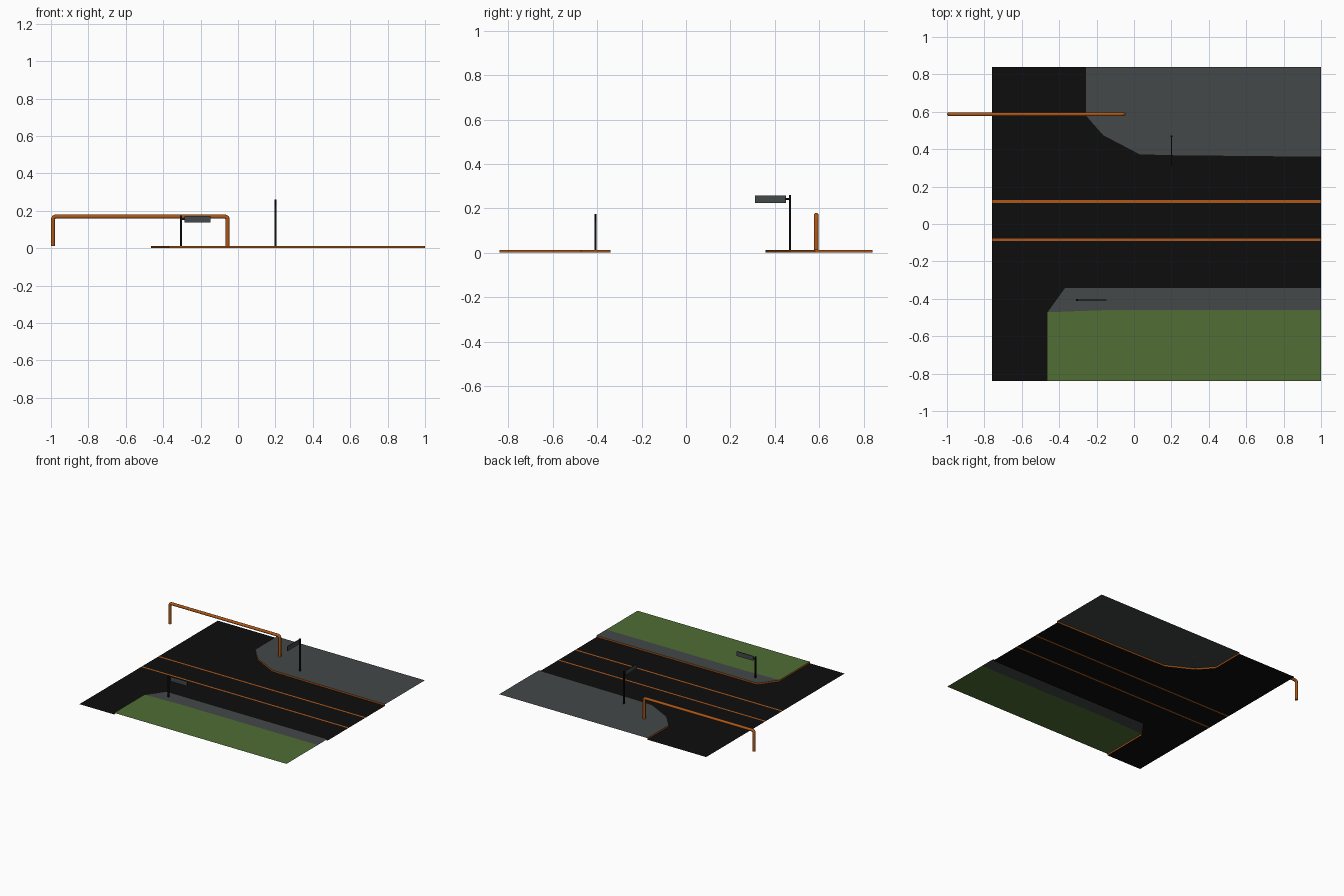
import bpy, bmesh, math
from mathutils import Vector

if "Cube" in bpy.data.objects:
    bpy.data.objects.remove(bpy.data.objects["Cube"])

def mat(name, rgb):
    m = bpy.data.materials.new(name)
    m.diffuse_color = (*rgb, 1)
    m.use_nodes = True
    m.node_tree.nodes["Principled BSDF"].inputs["Base Color"].default_value = m.diffuse_color
    return m

ASPHALT = mat("asphalt_black", (0.004, 0.004, 0.004))
CONCRETE = mat("concrete_grey", (0.056, 0.065, 0.065))
GRASS = mat("grass_green", (0.08, 0.155, 0.036))
ORANGE = mat("orange_paint", (0.42, 0.095, 0.008))

H = 0.012            # pavement height
X0, X1, Y = -0.76, 1.0, 0.84

def finish(name, bm, *mats):
    me = bpy.data.meshes.new(name)
    bm.to_mesh(me)
    bm.free()
    for m in mats:
        me.materials.append(m)
    ob = bpy.data.objects.new(name, me)
    bpy.context.collection.objects.link(ob)
    return ob

def sheet(name, pts, z, m):
    """Flat polygon facing up."""
    bm = bmesh.new()
    f = bm.faces.new([bm.verts.new((x, y, z)) for x, y in pts])
    f.normal_update()
    if f.normal.z < 0:
        f.normal_flip()
    return finish(name, bm, m)

def strip(name, y0, y1, m):
    return sheet(name, [(X0, y0), (X1, y0), (X1, y1), (X0, y1)], 0, m)

def curb(name, pts):
    """Upright kerb face following the pavement edge."""
    bm = bmesh.new()
    low = [bm.verts.new((x, y, 0)) for x, y in pts]
    top = [bm.verts.new((x, y, H)) for x, y in pts]
    for i in range(len(pts) - 1):
        bm.faces.new((low[i], low[i + 1], top[i + 1], top[i]))
    return finish(name, bm, ORANGE)

def box(bm, lo, hi, side_axis=None):
    lo, hi = Vector(lo), Vector(hi)
    vs = bmesh.ops.create_cube(bm, size=1)["verts"]
    for v in vs:
        v.co = Vector([(lo[i] + hi[i]) / 2 + v.co[i] * (hi[i] - lo[i]) for i in range(3)])
    if side_axis is not None:   # broad faces take the second colour
        for f in {f for v in vs for f in v.link_faces}:
            f.normal_update()
            if abs(f.normal[side_axis]) > 0.9:
                f.material_index = 1

# pavement edges beside the road
back_edge = [(-0.26, Y), (-0.26, 0.58), (-0.165, 0.472), (0.03, 0.37), (0.2, 0.365), (X1, 0.357)]
front_edge = [(X1, -0.34), (-0.37, -0.34), (-0.465, -0.472), (-0.465, -Y)]

# road surface with two painted lines
sheet("road_back", back_edge + [(X1, 0.127), (X0, 0.127), (X0, Y)], 0, ASPHALT)
strip("line_back", 0.113, 0.127, ORANGE)
strip("road_middle", -0.078, 0.113, ASPHALT)
strip("line_front", -0.092, -0.078, ORANGE)
sheet("road_front", front_edge + [(X0, -Y), (X0, -0.092), (X1, -0.092)], 0, ASPHALT)

# pavements, lawn and kerbs
sheet("pavement_back", back_edge + [(X1, Y)], H, CONCRETE)
inner = [(-0.465, -0.472), (-0.17, -0.461), (X1, -0.461)]
sheet("pavement_front", front_edge[:2] + inner, H, CONCRETE)
sheet("lawn", inner + [(X1, -Y), (-0.465, -Y)], H, GRASS)
curb("kerb_back", back_edge)
curb("kerb_front", front_edge)

# street signs: post, short arm and thin plate, running along one axis
def street_sign(name, px, py, top, axis, d):
    bm = bmesh.new()
    r, t = 0.0048, 0.0025
    box(bm, (px - r, py - r, H), (px + r, py + r, top))
    def span(a, b, z0, z1, half, side=None):
        c = [px, py]
        lo, hi = c[:], c[:]
        lo[axis], hi[axis] = sorted((c[axis] + d * a, c[axis] + d * b))
        lo[1 - axis] -= half
        hi[1 - axis] += half
        box(bm, (*lo, z0), (*hi, z1), side)
    span(0, 0.022, top - 0.022, top - 0.014, t)
    span(0.018, 0.158, top - 0.036, top - 0.001, t, 1 - axis)
    finish(name, bm, ASPHALT, CONCRETE)

street_sign("sign_back", 0.20, 0.469, 0.26, 1, -1)
street_sign("sign_front", -0.305, -0.407, 0.174, 0, 1)

# bent pipe barrier
xl, xr, zt, b = -0.989, -0.056, 0.169, 0.014
path = [(xl, H)]
for cx, a0 in ((xl + b, 180), (xr - b, 90)):
    for i in range(5):
        a = math.radians(a0 - i * 22.5)
        path.append((cx + b * math.cos(a), zt - b + b * math.sin(a)))
path.append((xr, H))
cu = bpy.data.curves.new("pipe_barrier", 'CURVE')
cu.dimensions = '3D'
sp = cu.splines.new('POLY')
sp.points.add(len(path) - 1)
for p, (x, z) in zip(sp.points, path):
    p.co = (x, 0.587, z, 1)
cu.bevel_depth = 0.011
cu.bevel_resolution = 3
cu.use_fill_caps = True
cu.materials.append(ORANGE)
pipe = bpy.data.objects.new("pipe_barrier", cu)
bpy.context.collection.objects.link(pipe)
bpy.context.view_layer.objects.active = pipe
pipe.select_set(True)
bpy.ops.object.convert(target='MESH')
bpy.ops.object.shade_smooth_by_angle(angle=math.radians(50))
